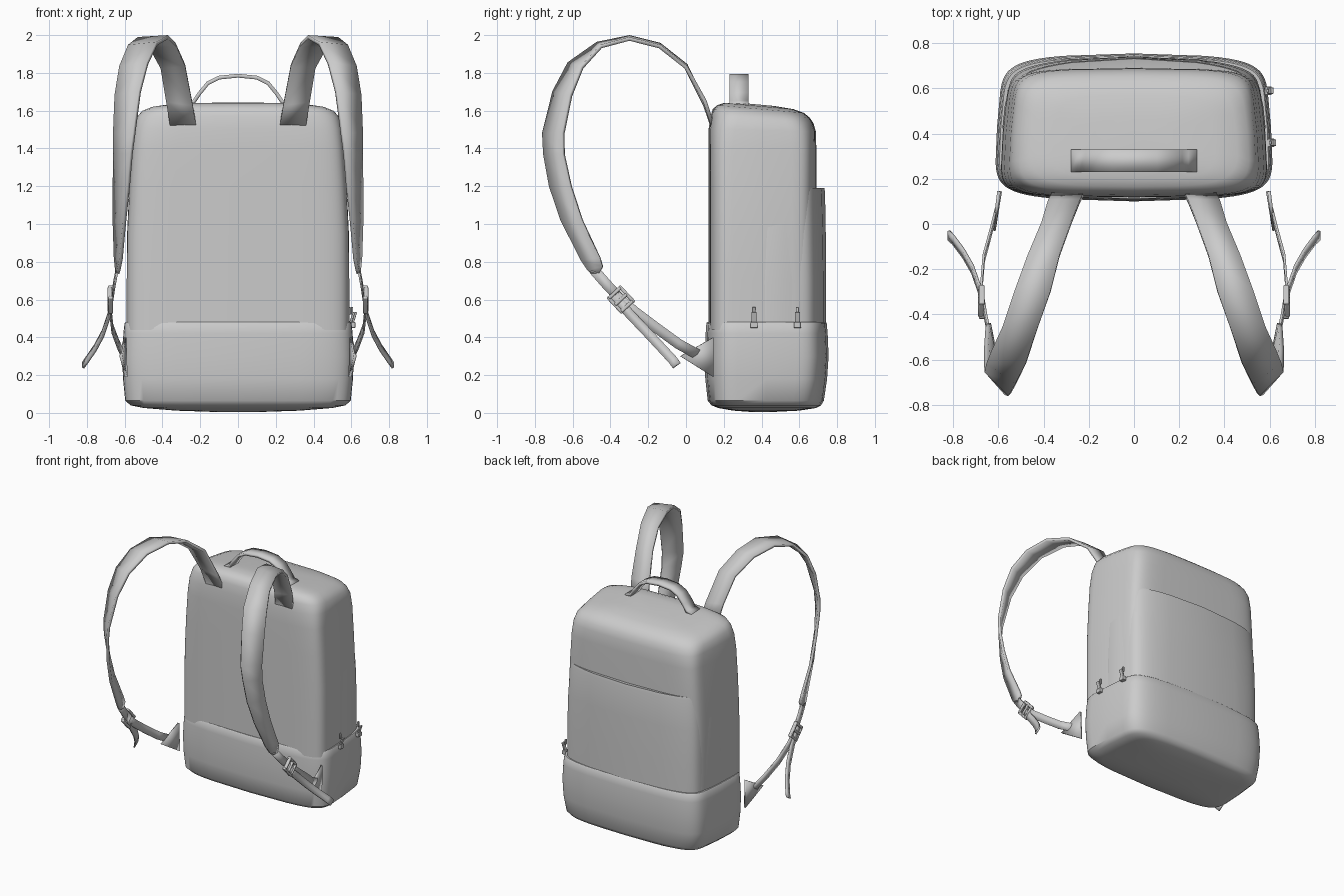
import bpy, bmesh, math
from mathutils import Vector, Matrix

grey = bpy.data.materials.new("grey fabric")
grey.diffuse_color = (0.6, 0.6, 0.6, 1)


def make(name, bm, angle=40, mirror=False, thick=0, bevel=0):
    bmesh.ops.recalc_face_normals(bm, faces=bm.faces)
    mesh = bpy.data.meshes.new(name)
    bm.to_mesh(mesh)
    bm.free()
    mesh.materials.append(grey)
    ob = bpy.data.objects.new(name, mesh)
    bpy.context.collection.objects.link(ob)
    bpy.ops.object.select_all(action='DESELECT')
    ob.select_set(True)
    bpy.context.view_layer.objects.active = ob
    bpy.ops.object.shade_smooth_by_angle(angle=math.radians(angle))
    if thick:
        s = ob.modifiers.new("thickness", 'SOLIDIFY')
        s.thickness, s.offset = thick, 0
    if bevel:
        b = ob.modifiers.new("soft edge", 'BEVEL')
        b.width, b.segments = bevel, 2
    if mirror:
        ob.modifiers.new("mirror", 'MIRROR')
    return ob


def section(hw, y0, y1, z, n, taper=0.05, bow=0.015, slope=0, count=56):
    """Rounded box outline, narrower and bowed towards the back."""
    pts = []
    for i in range(count):
        a = 2 * math.pi * i / count
        c, s = math.cos(a), math.sin(a)
        u = math.copysign(abs(c) ** (2 / n), c)
        v = math.copysign(abs(s) ** (2 / n), s)
        y = (y0 + y1) / 2 + v * (y1 - y0) / 2
        y -= bow * u * u * v
        x = hw * u * (1 - taper * max(0, v + 0.3))
        pts.append((x, y, z - slope * (y - 0.3)))
    return pts


def loft(name, rings, angle=40):
    bm = bmesh.new()
    loops = [[bm.verts.new(p) for p in r] for r in rings]
    for a, b in zip(loops, loops[1:]):
        for i in range(len(a)):
            j = (i + 1) % len(a)
            bm.faces.new((a[i], a[j], b[j], b[i]))
    bm.faces.new(loops[0])
    bm.faces.new(loops[-1])
    return make(name, bm, angle)


def ribbon(name, left, right, thick, mirror=True):
    bm = bmesh.new()
    a = [bm.verts.new(p) for p in left]
    b = [bm.verts.new(p) for p in right]
    for i in range(len(a) - 1):
        bm.faces.new((a[i], a[i + 1], b[i + 1], b[i]))
    return make(name, bm, 40, mirror, thick)


def webbing(name, path, width, thick):
    path = [Vector(p) for p in path]
    left, right = [], []
    for i, p in enumerate(path):
        t = path[min(i + 1, len(path) - 1)] - path[max(i - 1, 0)]
        side = t.cross(Vector((1, 0, 0))).normalized() * width / 2
        left.append(p - side)
        right.append(p + side)
    return ribbon(name, left, right, thick)


def add_box(bm, centre, size, rot=None):
    m = Matrix.Translation(centre) @ (rot or Matrix()) @ Matrix.Diagonal((*size, 1))
    bmesh.ops.create_cube(bm, size=1, matrix=m)


# upper body with softly domed, back-sloping top
loft("body", [section(*r) for r in (
    (0.590, 0.118, 0.700, 0.44, 8), (0.590, 0.118, 0.695, 0.70, 8),
    (0.588, 0.118, 0.692, 0.95, 8), (0.576, 0.118, 0.690, 1.20, 8),
    (0.562, 0.118, 0.690, 1.40, 8),
    (0.553, 0.120, 0.688, 1.50, 7, 0.05, 0.015, 0.03),
    (0.540, 0.130, 0.675, 1.56, 6, 0.05, 0.015, 0.07),
    (0.510, 0.142, 0.655, 1.595, 6, 0.05, 0.015, 0.09),
    (0.460, 0.165, 0.625, 1.617, 5, 0.05, 0.015, 0.09),
    (0.360, 0.200, 0.570, 1.632, 5, 0.05, 0.01, 0.09),
    (0.180, 0.270, 0.470, 1.640, 4, 0.05, 0, 0.09))])

# rear pocket panel with an open-looking lip
loft("rear_pocket", [section(*r) for r in (
    (0.583, 0.30, 0.742, 0.44, 7, 0.06, 0.05), (0.583, 0.30, 0.742, 0.70, 7, 0.06, 0.05),
    (0.578, 0.30, 0.740, 0.95, 7, 0.06, 0.055), (0.562, 0.30, 0.736, 1.17, 7, 0.06, 0.06),
    (0.560, 0.30, 0.732, 1.19, 7, 0.06, 0.06), (0.540, 0.30, 0.690, 1.18, 7, 0.06, 0.06))])

# wraparound base with a rounded belly
loft("base", [section(*r) for r in (
    (0.150, 0.33, 0.48, 0.006, 3), (0.330, 0.25, 0.60, 0.012, 4),
    (0.500, 0.17, 0.69, 0.026, 6), (0.570, 0.135, 0.715, 0.040, 7, 0.05, 0.03),
    (0.598, 0.115, 0.73, 0.065, 7, 0.05, 0.03), (0.610, 0.102, 0.747, 0.18, 7, 0.04, 0.035),
    (0.614, 0.100, 0.755, 0.30, 7, 0.04, 0.035), (0.608, 0.104, 0.750, 0.42, 7, 0.04, 0.035),
    (0.602, 0.108, 0.745, 0.475, 7, 0.04, 0.035), (0.597, 0.113, 0.740, 0.481, 7, 0.04, 0.035),
    (0.570, 0.140, 0.70, 0.479, 7, 0.04, 0.035))])

# padded shoulder straps, inboard and outboard edges
inboard = [(.22, .14, 1.515), (.24, .10, 1.63), (.28, .0, 1.84), (.33, -.14, 1.95),
           (.37, -.30, 1.99), (.43, -.47, 1.955), (.48, -.62, 1.85), (.52, -.70, 1.70),
           (.55, -.755, 1.48), (.565, -.75, 1.37), (.58, -.72, 1.20), (.60, -.66, 1.02),
           (.62, -.555, .81), (.632, -.52, .755), (.638, -.50, .737)]
outboard = [(.36, .14, 1.525), (.38, .10, 1.65), (.41, .0, 1.83), (.47, -.14, 1.94),
            (.53, -.30, 1.98), (.58, -.45, 1.94), (.625, -.55, 1.83), (.648, -.61, 1.68),
            (.655, -.65, 1.48), (.655, -.648, 1.37), (.655, -.61, 1.20), (.655, -.55, 1.02),
            (.648, -.455, .82), (.643, -.44, .775), (.640, -.46, .737)]
ribbon("shoulder_strap", inboard, outboard, 0.02)

# thin webbing, loose tail and side anchor
webbing("upper_webbing", [(.640, -.49, .76), (.655, -.42, .68), (.668, -.34, .595)], 0.055, 0.01)
webbing("lower_webbing", [(.668, -.37, .62), (.675, -.27, .535), (.665, -.15, .445),
                          (.635, -.04, .365), (.610, .06, .31)], 0.055, 0.01)
webbing("loose_tail", [(.672, -.38, .62), (.680, -.30, .525), (.715, -.20, .42),
                       (.755, -.13, .345), (.800, -.07, .28), (.820, -.05, .252)], 0.05, 0.012)
bm = bmesh.new()
bm.faces.new([bm.verts.new(p) for p in ((.620, -.03, .30), (.598, .145, .40), (.592, .145, .19))])
make("strap_anchor", bm, 40, True, 0.015)

# ladder buckle: two rails and three bars
bm = bmesh.new()
centre = Matrix.Translation((.674, -.345, .60)) @ Matrix.Rotation(math.radians(-47), 4, 'X')
for s in (-1, 1):
    add_box(bm, centre @ Vector((0, 0, s * 0.042)), (0.026, 0.118, 0.018),
            Matrix.Rotation(math.radians(-47), 4, 'X'))
for s in (-1, 0, 1):
    add_box(bm, centre @ Vector((0.004, s * 0.048, 0)), (0.024, 0.018, 0.084),
            Matrix.Rotation(math.radians(-47), 4, 'X'))
make("buckle", bm, 40, True, 0, 0.006)

# carry handle on top
arch = [(-.275, 1.63), (-.235, 1.645), (-.205, 1.69), (-.160, 1.745), (-.10, 1.775), (0, 1.785)]
arch += [(-x, z) for x, z in reversed(arch[:-1])]
ribbon("carry_handle", [(x, .23, z) for x, z in arch], [(x, .33, z) for x, z in arch], 0.02, False)

# zip sliders and pulls on the right side
bm = bmesh.new()
for x, y in ((.606, .36), (.594, .59)):
    add_box(bm, (x, y, .465), (0.03, 0.038, 0.03))
    add_box(bm, (x + .010, y, .505), (0.012, 0.028, 0.06), Matrix.Rotation(0.3, 4, 'Y'))
    add_box(bm, (x - .002, y, .54), (0.012, 0.016, 0.04))
make("zip_pulls", bm, 40, False, 0, 0.003)
